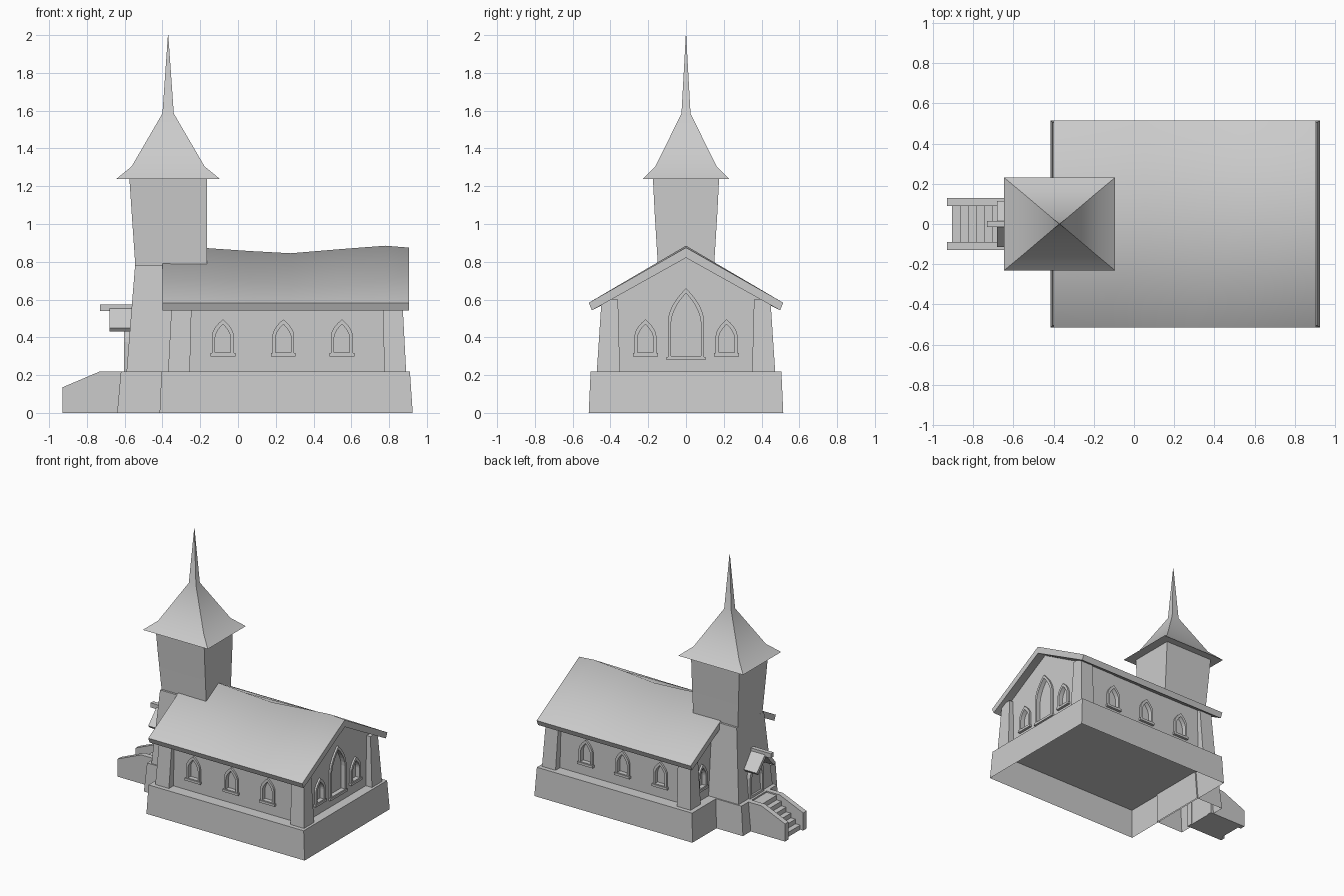
import bpy
import bmesh
import math
from mathutils import Matrix, Vector

if "Cube" in bpy.data.objects:
    bpy.data.objects.remove(bpy.data.objects["Cube"], do_unlink=True)

GREY = (0.6, 0.6, 0.6, 1)
stone = bpy.data.materials.new("plain grey")
stone.use_nodes = True
stone.diffuse_color = GREY
stone.node_tree.nodes["Principled BSDF"].inputs["Base Color"].default_value = GREY


def finish(name, bm, smooth=0):
    bmesh.ops.recalc_face_normals(bm, faces=bm.faces)
    mesh = bpy.data.meshes.new(name)
    bm.to_mesh(mesh)
    bm.free()
    mesh.materials.append(stone)
    obj = bpy.data.objects.new(name, mesh)
    bpy.context.collection.objects.link(obj)
    if smooth:
        bpy.ops.object.select_all(action="DESELECT")
        obj.select_set(True)
        bpy.context.view_layer.objects.active = obj
        bpy.ops.object.shade_smooth_by_angle(angle=math.radians(smooth))
    return obj


def add_loft(bm, rings, floor=True, cap=True):
    """Skin a list of equal-length point rings and close the ends."""
    loops = [[bm.verts.new(p) for p in ring] for ring in rings]
    for a, b in zip(loops, loops[1:]):
        for i in range(len(a)):
            j = (i + 1) % len(a)
            bm.faces.new((a[i], a[j], b[j], b[i]))
    if floor:
        bm.faces.new(loops[0][::-1])
    if cap:
        bm.faces.new(loops[-1])


def loft(name, rings, floor=True, cap=True, smooth=0):
    bm = bmesh.new()
    add_loft(bm, rings, floor, cap)
    return finish(name, bm, smooth)


def rect(x0, x1, y0, y1, z):
    return [(x0, y0, z), (x1, y0, z), (x1, y1, z), (x0, y1, z)]


def arch(w, h, base=0):
    """Pointed arch outline, standing on height base."""
    spring = h * 0.55
    steps = [i / 5 for i in range(6)]
    right = [(w / 2 * (1 - t ** 1.8), spring + (h - spring) * t) for t in steps]
    left = [(-u, v) for u, v in right[-2::-1]]
    return [(-w / 2, base), (w / 2, base)] + right + left


def wall_frame(x, y, z, angle):
    """Local u runs along the wall, v up, and depth out of the wall."""
    n = Vector((math.cos(angle), math.sin(angle), 0))
    u = Vector((-n.y, n.x, 0))
    rot = Matrix((u, (0, 0, 1), n)).transposed().to_4x4()
    return Matrix.Translation((x, y, z)) @ rot


def ring_at(place, outline, depth):
    return [place @ Vector((u, v, depth)) for u, v in outline]


def arched_frame(name, place, w, h, front, back, t):
    outer, inner = arch(w, h), arch(w - 2 * t, h - 1.6 * t, t)
    loft(name, [ring_at(place, outer, back), ring_at(place, outer, front),
                ring_at(place, inner, front), ring_at(place, inner, back)],
         floor=False, cap=False)


# Plinths, open underneath and closed at floor level
loft("plinth", [rect(-0.415, 0.925, -0.515, 0.515, 0),
                rect(-0.405, 0.91, -0.505, 0.505, 0.22)], floor=False)
loft("tower_plinth", [rect(-0.64, -0.405, -0.225, 0.225, 0),
                      rect(-0.62, -0.395, -0.215, 0.215, 0.22)], floor=False)

# Nave walls with gables, set back between the corner piers
X0, X1, Y = -0.335, 0.838, 0.418
gable = [(-Y, 0.22), (Y, 0.22), (Y, 0.6), (0, 0.835), (-Y, 0.6)]
walls = loft("nave_walls", [[(x, y, z) for y, z in gable] for x in (X0, X1)])

# Battered corner piers
for sx, end in ((-1, "back"), (1, "front")):
    for sy, side in ((-1, "right"), (1, "left")):
        def pier(near_x, reach_x, near_y, reach_y, z):
            ax, bx = sorted((0.26 + sx * near_x, 0.26 + sx * reach_x))
            ay, by = sorted((sy * near_y, sy * reach_y))
            return rect(ax, bx, ay, by, z)
        loft(f"corner_pier_{end}_{side}",
             [pier(0.515, 0.63, 0.35, 0.472, 0.22),
              pier(0.505, 0.61, 0.36, 0.447, 0.6)])

# Windows: recess cut in the wall plus a raised frame and sill
windows = []
for x in (-0.08, 0.24, 0.55):
    windows += [(x, -Y, 0.305, -math.pi / 2, 0.115, 0.19),
                (x, Y, 0.305, math.pi / 2, 0.115, 0.19)]
for y in (-0.215, 0.215):
    windows.append((X1, y, 0.305, 0, 0.115, 0.19))
for y in (-0.29, 0.29):
    windows.append((X0, y, 0.305, math.pi, 0.105, 0.19))
windows.append((X1, 0, 0.285, 0, 0.19, 0.375))

cut = bmesh.new()
for i, (x, y, z, angle, w, h) in enumerate(windows):
    place = wall_frame(x, y, z, angle)
    hole = arch(w - 0.015, h - 0.012, 0.008)
    add_loft(cut, [ring_at(place, hole, -0.02), ring_at(place, hole, 0.05)])
    arched_frame(f"window_frame_{i}", place, w, h, 0.014, -0.02, 0.016)
    sill = [(-w / 2 - 0.008, -0.006), (w / 2 + 0.008, -0.006),
            (w / 2 + 0.008, 0.012), (-w / 2 - 0.008, 0.012)]
    loft(f"window_sill_{i}", [ring_at(place, sill, -0.01), ring_at(place, sill, 0.02)])
cutter = finish("window_cutter", cut)
cutter.hide_render = True
cutter.hide_set(True)
mod = walls.modifiers.new("window recesses", "BOOLEAN")
mod.operation = "DIFFERENCE"
mod.solver = "EXACT"
mod.object = cutter

# Sagging nave roof
ridge = [(-0.40, 0.875), (-0.16, 0.872), (0.06, 0.857), (0.28, 0.845),
         (0.53, 0.866), (0.78, 0.885), (0.905, 0.875)]
loft("nave_roof", [[(x, -0.515, 0.583), (x, 0, z), (x, 0.515, 0.583),
                    (x, 0.498, 0.543), (x, 0, z - 0.054), (x, -0.498, 0.543)]
                   for x, z in ridge], smooth=70)

# Tower: broad lower stage and flared upper stage
loft("tower_lower", [rect(-0.59, -0.33, -0.205, 0.205, 0.22),
                     rect(-0.545, -0.33, -0.165, 0.165, 0.78)])
loft("tower_upper", [rect(-0.543, -0.165, -0.145, 0.145, 0.6),
                     rect(-0.545, -0.165, -0.15, 0.15, 0.8),
                     rect(-0.563, -0.165, -0.166, 0.166, 1.06),
                     rect(-0.575, -0.165, -0.175, 0.175, 1.24)], smooth=35)

# Flared spire
spire = [(0.275, 0.23, 1.238), (0.193, 0.162, 1.305),
         (0.03, 0.024, 1.585), (0.001, 0.001, 2.0)]
loft("spire", [rect(-0.37 - a, -0.37 + a, -b, b, z) for a, b, z in spire], smooth=35)

# Entrance steps between sloping side walls
for i in range(6):
    x = -0.905 + i * 0.04
    loft(f"step_{i}", [rect(x, -0.62, -0.095, 0.095, z) for z in (0, 0.035 * (i + 1))])
cheek = [(-0.93, 0), (-0.93, 0.135), (-0.73, 0.22), (-0.615, 0.22), (-0.615, 0)]
for side, y in (("right", -0.13), ("left", 0.09)):
    loft(f"stair_wall_{side}", [[(x, w, z) for x, z in cheek] for w in (y, y + 0.04)])

# Door with raised frame
door = wall_frame(-0.575, 0, 0.215, math.pi)
panel = arch(0.14, 0.27)
loft("door", [ring_at(door, panel, -0.03), ring_at(door, panel, 0.01)])
arched_frame("door_frame", door, 0.17, 0.29, 0.028, -0.03, 0.022)

# Gabled porch canopy with ridge beam
canopy = [(-0.115, 0.45), (0, 0.57), (0.115, 0.45), (0.098, 0.43), (0, 0.535), (-0.098, 0.43)]
loft("porch_canopy", [[(x, y, z) for y, z in canopy] for x in (-0.68, -0.54)])
loft("porch_ridge_beam", [rect(-0.73, -0.54, -0.016, 0.016, z) for z in (0.54, 0.575)])
